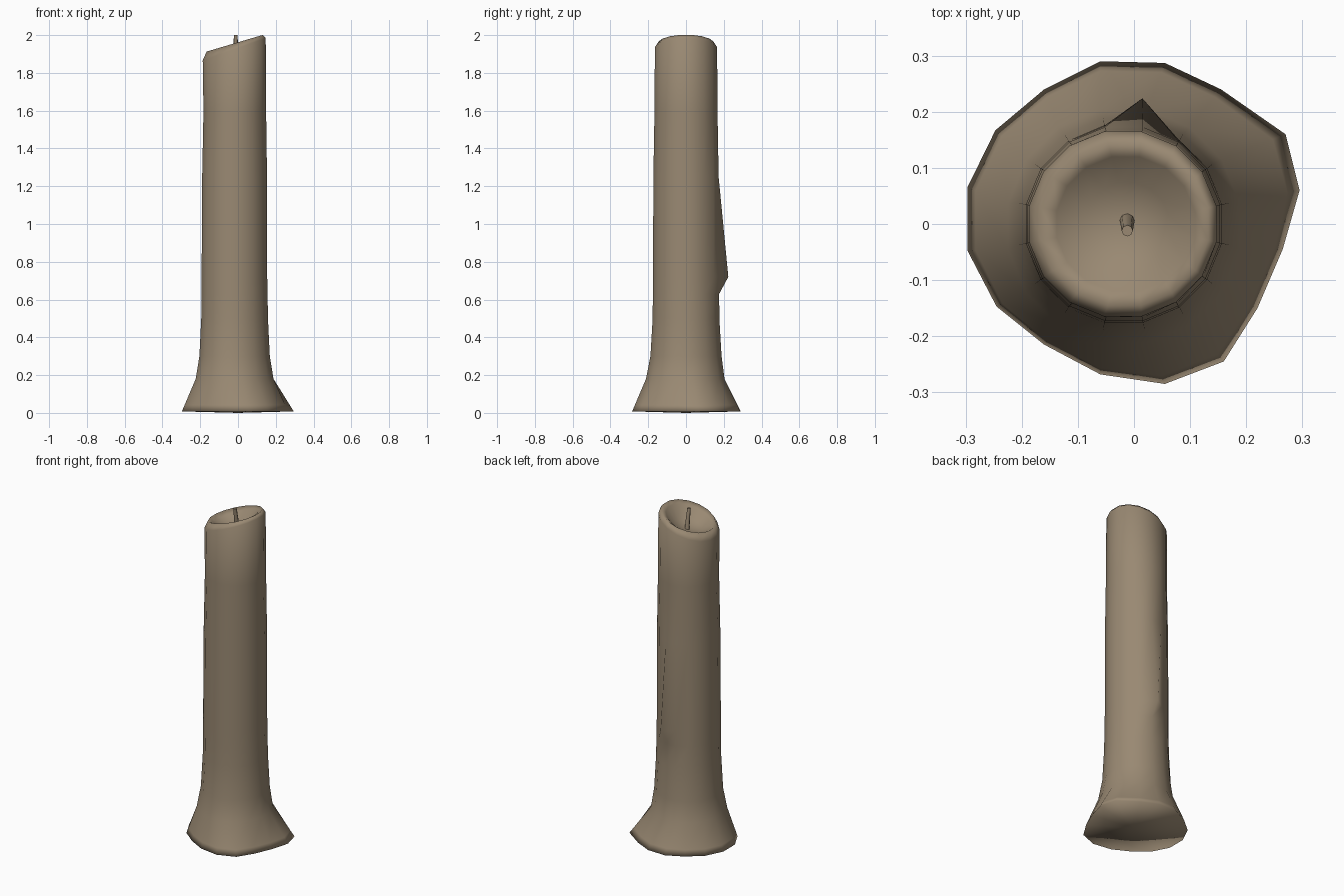
import bpy, bmesh, math
from mathutils import Vector

if "Cube" in bpy.data.objects:
    bpy.data.objects.remove(bpy.data.objects["Cube"])

N = 16
ANG = [math.radians(11.25 + 22.5 * k) for k in range(N)]

wax = bpy.data.materials.new("beige_wax")
wax.diffuse_color = (0.32, 0.25, 0.17, 1)
wax.use_nodes = True
wax.node_tree.nodes["Principled BSDF"].inputs["Base Color"].default_value = wax.diffuse_color


def ring(cx, cy, rx, ry, z, tilt=0.0):
    """One 16-sided ring; tilt raises the +x side."""
    return [Vector((cx + rx * math.cos(a), cy + ry * math.sin(a), z + tilt * math.cos(a)))
            for a in ANG]


def loft(name, rings, bottom, top):
    """Skin a stack of rings and close both ends with a centre point."""
    bm = bmesh.new()
    vs = [[bm.verts.new(p) for p in r] for r in rings]
    n = len(vs[0])
    for a, b in zip(vs, vs[1:]):
        for i in range(n):
            j = (i + 1) % n
            bm.faces.new((a[i], a[j], b[j], b[i]))
    lo, hi = bm.verts.new(bottom), bm.verts.new(top)
    for i in range(n):
        j = (i + 1) % n
        bm.faces.new((lo, vs[0][j], vs[0][i]))
        bm.faces.new((hi, vs[-1][i], vs[-1][j]))
    for f in bm.faces:
        f.smooth = True
    bmesh.ops.recalc_face_normals(bm, faces=bm.faces)
    me = bpy.data.meshes.new(name)
    bm.to_mesh(me)
    bm.free()
    me.materials.append(wax)
    ob = bpy.data.objects.new(name, me)
    bpy.context.collection.objects.link(ob)
    return ob


# irregular melted foot outline
foot_xy = [(.295, .06), (.27, .16), (.155, .24), (.055, .287), (-.06, .29), (-.16, .24),
           (-.247, .167), (-.297, .065), (-.297, -.047), (-.245, -.147), (-.16, -.215),
           (-.06, -.268), (.055, -.285), (.16, -.245), (.22, -.15), (.265, -.045)]
foot = [Vector((x, y, 0.008)) for x, y in foot_xy]
ankle = ring(-.018, -.004, .21, .212, .18)
lip = [a.lerp(b, 0.2) for a, b in zip(foot, ankle)]

# shaft, with one vertex pulled out as a wax drip on the back
drip = ring(-.019, 0, .177, .178, .72)
drip[3] = Vector((.015, .224, .72))
shaft = [ring(-.018, 0, .190, .192, .3), ring(-.018, 0, .180, .180, .5),
         ring(-.018, 0, .178, .179, .63), drip,
         ring(-.018, 0, .175, .176, 1.25), ring(-.017, 0, .169, .170, 1.6)]

# slanted rim and the melted hollow inside it
rim = [ring(-.020, 0, .170, .168, 1.925, .06), ring(-.017, 0, .152, .148, 1.957, .045),
       ring(-.015, 0, .125, .122, 1.94, .045), ring(-.012, 0, .075, .075, 1.895, .02)]
loft("candle_body", [foot, lip, ankle] + shaft + rim, (0, 0, 0), (-.012, 0, 1.88))

# leaning wick
wick = []
for y, z, r in ((.008, 1.86, .014), (0, 1.93, .012), (-.012, 2.0, .010)):
    wick.append([Vector((-.012 + r * math.cos(k * math.pi / 4),
                         y + r * math.sin(k * math.pi / 4), z)) for k in range(8)])
w = loft("wick", wick, (-.012, .008, 1.86), (-.012, -.012, 2.0))
for p in w.data.polygons:
    p.use_smooth = abs(p.normal.z) < 0.8
